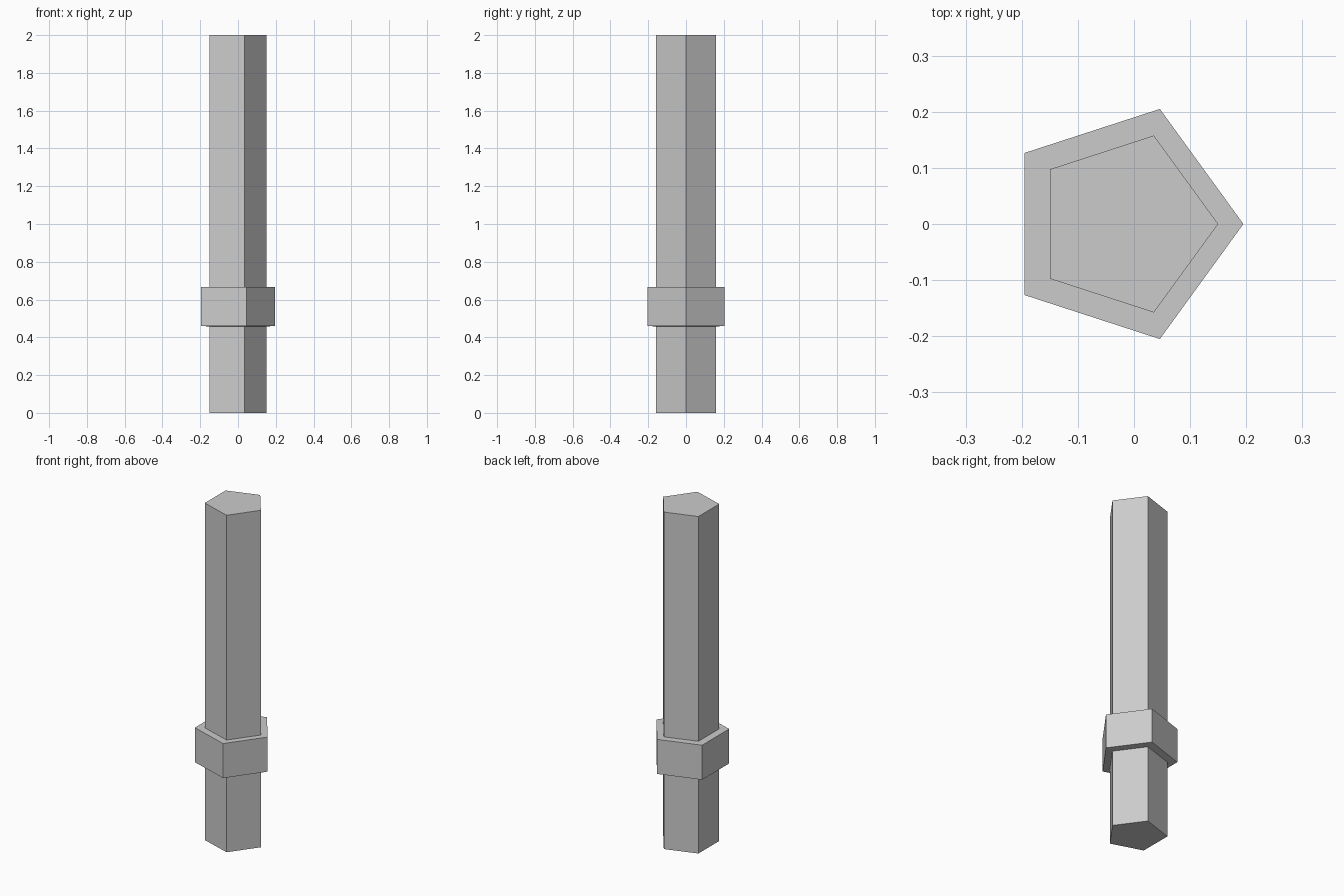
import bpy, bmesh
from math import sin, cos, tau

if "Cube" in bpy.data.objects:
    bpy.data.objects.remove(bpy.data.objects["Cube"])

R = 0.1658          # shaft circumradius
CX = -0.0158        # centres the pentagon's bounds on x = 0


def pentagon(bm, scale, z):
    return [bm.verts.new((scale * (CX + R * cos(tau * i / 5)),
                          scale * R * sin(tau * i / 5), z)) for i in range(5)]


# Pentagonal pole with its raised collar, lofted through (scale, height) rings
profile = [(1, 0), (1, 0.457), (1.3, 0.461), (1.3, 0.666), (1, 0.666), (1, 2)]
bm = bmesh.new()
rings = [pentagon(bm, s, z) for s, z in profile]
for a, b in zip(rings, rings[1:]):
    for i in range(5):
        j = (i + 1) % 5
        bm.faces.new((a[i], a[j], b[j], b[i]))

# End caps
bm.faces.new(rings[0][::-1])
bm.faces.new(rings[-1])

mesh = bpy.data.meshes.new("collared_pole")
bm.to_mesh(mesh)
bm.free()
bpy.context.collection.objects.link(bpy.data.objects.new("collared_pole", mesh))
